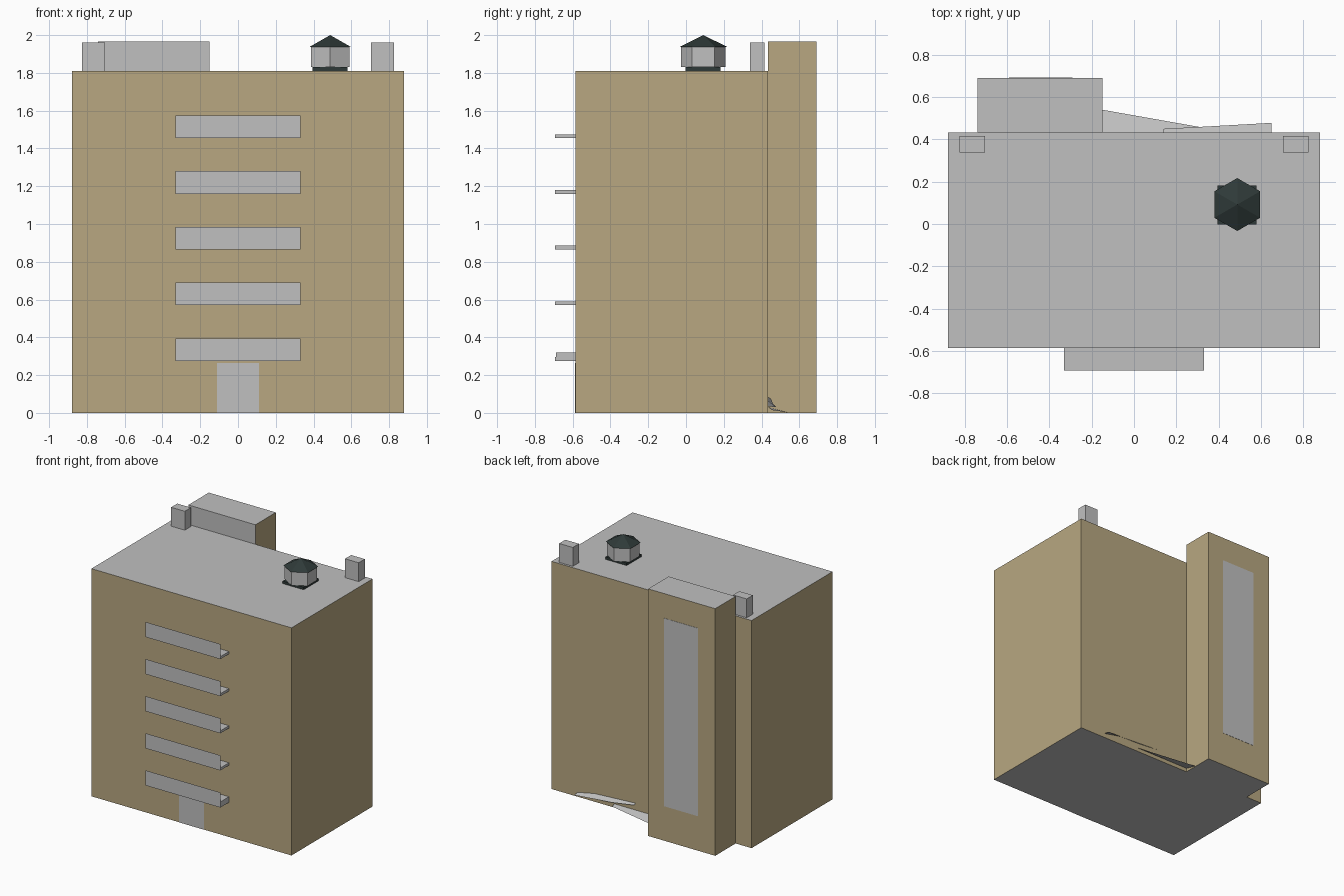
import bpy, bmesh, math

default = bpy.data.objects.get("Cube")
if default:
    bpy.data.objects.remove(default, do_unlink=True)


def material(name, rgb):
    m = bpy.data.materials.new(name)
    m.use_nodes = True
    m.diffuse_color = (*rgb, 1)
    m.node_tree.nodes["Principled BSDF"].inputs["Base Color"].default_value = (*rgb, 1)
    return m


TAN = material("tan wall", (0.48, 0.39, 0.22))
GREY = material("light grey", (0.53, 0.53, 0.53))
DARK = material("dark slate", (0.028, 0.042, 0.040))


def finish(name, bm, mats, rule=None):
    """Turn a bmesh into an object; the rule picks the material of each face."""
    bm.normal_update()
    for f in bm.faces:
        f.material_index = int(rule(f.normal)) if rule else 0
    mesh = bpy.data.meshes.new(name)
    bm.to_mesh(mesh)
    bm.free()
    for m in mats:
        mesh.materials.append(m)
    obj = bpy.data.objects.new(name, mesh)
    bpy.context.collection.objects.link(obj)
    return obj


def box(name, xs, ys, zs, mats, rule=None):
    bm = bmesh.new()
    bmesh.ops.create_cube(bm, size=1)
    for v in bm.verts:
        v.co = [r[0] if c < 0 else r[1] for c, r in zip(v.co, (xs, ys, zs))]
    return finish(name, bm, mats, rule)


def sheet(name, points, faces, mats):
    bm = bmesh.new()
    verts = [bm.verts.new(p) for p in points]
    for f in faces:
        bm.faces.new([verts[i] for i in f])
    return finish(name, bm, mats)


def hexagon(name, centre, r_low, r_high, z0, z1, mats):
    bm = bmesh.new()
    bmesh.ops.create_cone(bm, cap_ends=True, segments=6, radius1=r_low,
                          radius2=r_high, depth=z1 - z0)
    # Points of the hexagon face front and back
    if max(v.co.x for v in bm.verts) > 0.95 * r_low:
        for v in bm.verts:
            v.co.x, v.co.y = -v.co.y, v.co.x
    bmesh.ops.translate(bm, verts=bm.verts, vec=(*centre, (z0 + z1) / 2))
    return finish(name, bm, mats)


# Main block with grey roof and underside
FRONT, BACK, ROOF = -0.585, 0.433, 1.81
box("main_building", (-0.88, 0.88), (FRONT, BACK), (0, ROOF), [TAN, GREY],
    lambda n: abs(n.z) > 0.5)

# Stair tower, grey above the roof on its front
box("stair_tower", (-0.74, -0.15), (BACK, 0.69), (0, 1.965), [TAN, GREY],
    lambda n: abs(n.z) > 0.5 or n.y < -0.5)
box("tower_window", (-0.59, -0.29), (0.688, 0.692), (0.275, 1.77), [GREY])

# Entrance door
box("front_door", (-0.11, 0.11), (FRONT - 0.002, FRONT + 0.002), (0, 0.265), [GREY])

# Balconies: a slab with a thin front panel
W, EDGE = 0.33, -0.693
for i in range(5):
    z = 0.275 + i * 0.295
    box(f"balcony_slab_{i + 1}", (-W, W), (EDGE, FRONT), (z, z + 0.02), [GREY])
    sheet(f"balcony_panel_{i + 1}",
          [(-W, EDGE, z), (W, EDGE, z), (W, EDGE, z + 0.12), (-W, EDGE, z + 0.12)],
          [(0, 1, 2, 3)], [GREY])
box("entrance_canopy", (-W, W), (EDGE + 0.004, FRONT), (0.295, 0.32), [GREY])

# Chimneys
for side, s in (("left", 1), ("right", -1)):
    box(f"{side}_chimney", sorted((s * 0.705, s * 0.825)), (0.338, 0.415),
        (ROOF, 1.96), [GREY])

# Roof turret
C = (0.488, 0.092)
box("turret_base", (0.395, 0.58), (-0.003, 0.182), (ROOF, 1.83), [DARK])
hexagon("turret_body", C, 0.118, 0.118, 1.83, 1.94, [GREY])
hexagon("turret_roof", C, 0.125, 0, 1.938, 2.0, [DARK])

# Sloping ground slabs at the foot of the back wall
sheet("lower_ramp",
      [(-0.15, BACK, 0.03), (-0.15, 0.54, 0.002), (0.33, 0.455, 0.015), (0.33, BACK, 0.03)],
      [(0, 3, 2, 1)], [GREY])
sheet("upper_ramp",
      [(0.14, BACK, 0.085), (0.14, 0.45, 0.075), (0.33, 0.46, 0.05),
       (0.65, 0.478, 0.03), (0.65, BACK, 0.035), (0.5, BACK, 0.065)],
      [(0, 5, 2, 1), (5, 4, 3, 2)], [GREY])
